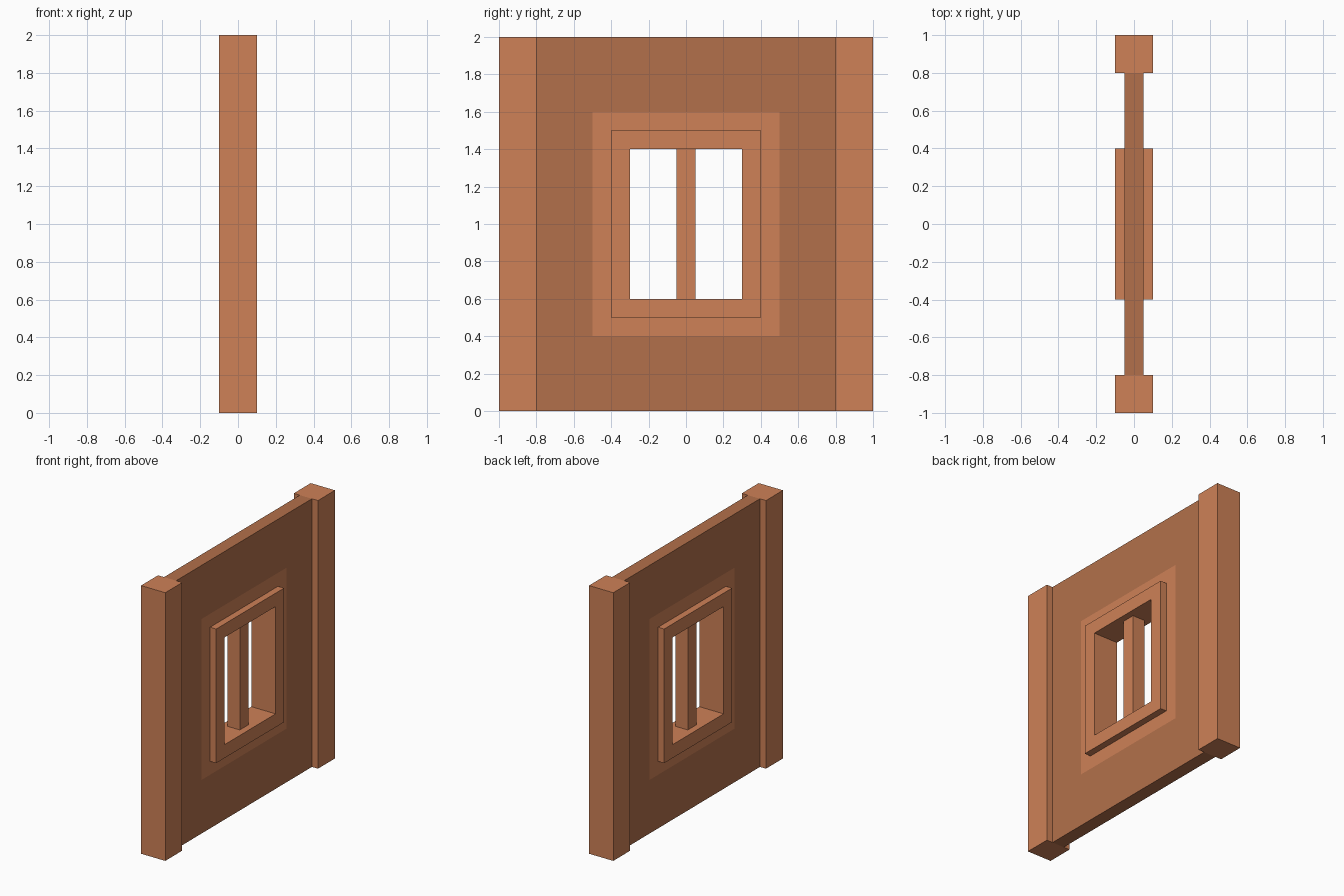
import bpy, bmesh

if "Cube" in bpy.data.objects:
    bpy.data.objects.remove(bpy.data.objects["Cube"])


def material(name, rgb):
    m = bpy.data.materials.new(name)
    m.diffuse_color = (*rgb, 1)
    m.use_nodes = True
    m.node_tree.nodes["Principled BSDF"].inputs["Base Color"].default_value = m.diffuse_color
    return m


LIGHT = material("light_clay", (0.62, 0.22, 0.095))
DARK = material("dark_clay", (0.45, 0.163, 0.07))


def finish(name, bm, mats):
    mesh = bpy.data.meshes.new(name)
    bm.to_mesh(mesh)
    bm.free()
    for m in mats:
        mesh.materials.append(m)
    ob = bpy.data.objects.new(name, mesh)
    bpy.context.collection.objects.link(ob)
    return ob


def box(name, centre, size):
    bm = bmesh.new()
    bmesh.ops.create_cube(bm, size=1)
    bmesh.ops.scale(bm, vec=size, verts=bm.verts)
    bmesh.ops.translate(bm, vec=centre, verts=bm.verts)
    return finish(name, bm, [LIGHT])


def rect_loft(name, stations, slots, mats):
    """Skin rectangles (x, half width, half height) centred on z = 1."""
    bm = bmesh.new()
    corners = ((-1, -1), (1, -1), (1, 1), (-1, 1))
    loops = [[bm.verts.new((x, sy * w, 1 + sz * h)) for sy, sz in corners]
             for x, w, h in stations]
    for a, b, slot in zip(loops, loops[1:], slots):
        for i in range(4):
            j = (i + 1) % 4
            bm.faces.new((a[i], a[j], b[j], b[i])).material_index = slot
    return finish(name, bm, mats)


# Wall panel: dark field with a flush lighter band around the window
rect_loft("wall_panel",
          [(-0.05, 0.4, 0.5), (-0.05, 0.5, 0.6), (-0.05, 0.8, 1.0),
           (0.05, 0.8, 1.0), (0.05, 0.5, 0.6), (0.05, 0.4, 0.5)],
          [0, 1, 1, 1, 0], [LIGHT, DARK])

# Raised window frame, lining the opening through the wall
rect_loft("window_frame",
          [(0.05, 0.4, 0.5), (0.1, 0.4, 0.5), (0.1, 0.3, 0.4),
           (-0.1, 0.3, 0.4), (-0.1, 0.4, 0.5), (-0.05, 0.4, 0.5)],
          [0] * 5, [LIGHT])

# Upright bar in the middle of the window
box("window_bar", (0, 0, 1), (0.1, 0.1, 0.8))

# End posts
for name, side in (("front_post", -1), ("back_post", 1)):
    box(name, (0, side * 0.9, 1), (0.2, 0.2, 2))
